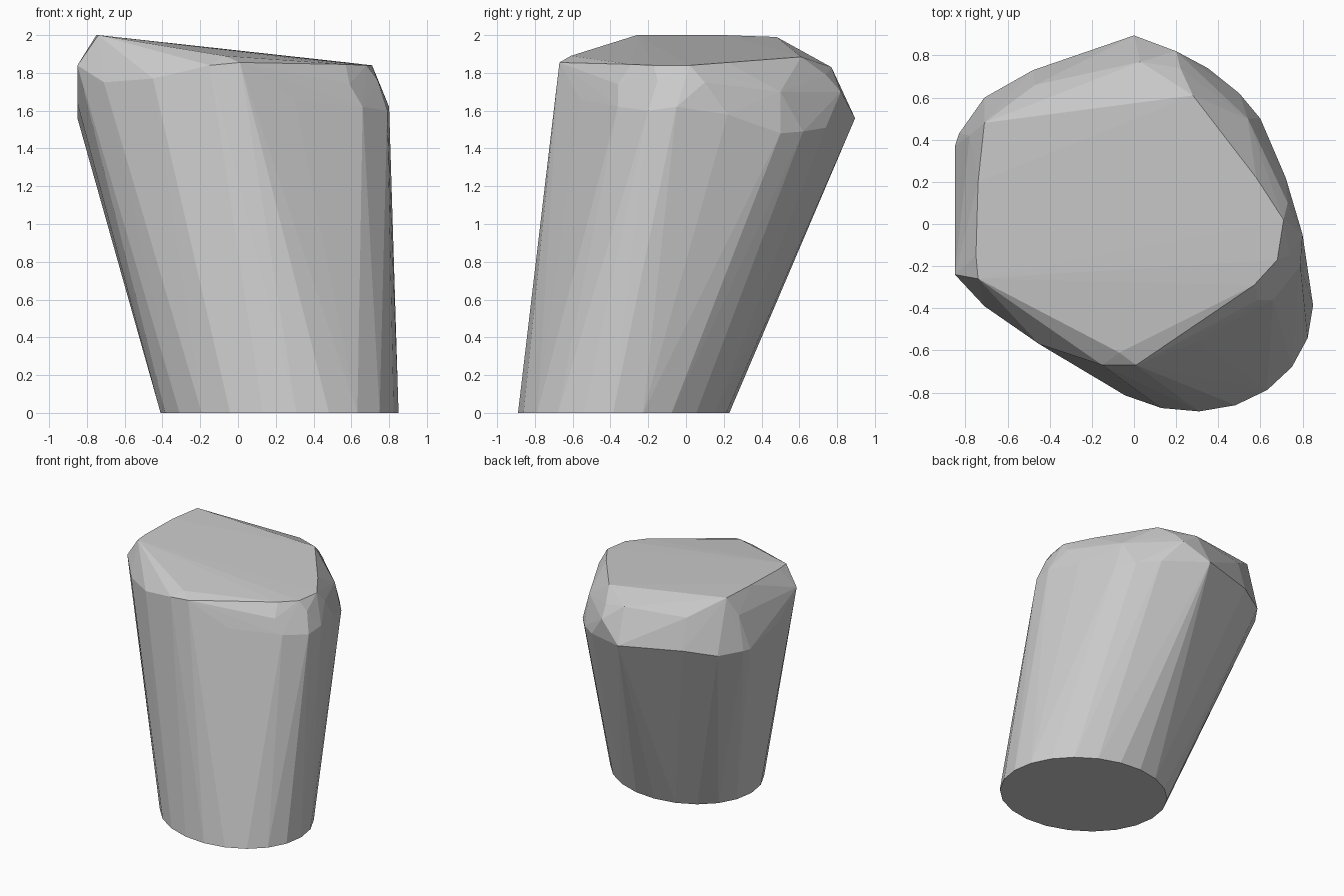
import bpy, bmesh
from math import sin, cos, pi

# Tilted flat top outline
top = [(-0.74, -0.26, 2.0), (-0.75, -0.15, 2.0), (-0.74, 0.2, 2.0), (-0.71, 0.48, 1.99),
       (0.28, 0.61, 1.885), (0.58, 0.22, 1.855), (0.71, 0.02, 1.84), (0.68, -0.17, 1.84),
       (0.57, -0.29, 1.845), (0.01, -0.67, 1.855), (-0.07, -0.61, 1.89)]

# Chamfer points between top and shoulder
chamfer = [(0.03, 0.77, 1.83), (0.22, 0.74, 1.79), (0.2, 0.82, 1.7), (0.54, 0.5, 1.7),
           (-0.47, 0.66, 1.83), (-0.78, 0.42, 1.84), (0.73, 0.1, 1.75), (0.74, -0.15, 1.76),
           (0.59, -0.36, 1.74), (-0.15, -0.67, 1.84)]

# Uneven shoulder, the widest part
shoulder = [(0.8, -0.05, 1.62), (0.79, -0.2, 1.6), (0.72, 0.22, 1.58), (0.6, 0.5, 1.48),
            (0.5, 0.62, 1.49), (0.35, 0.74, 1.51), (0.0, 0.895, 1.56), (-0.48, 0.73, 1.58),
            (-0.71, 0.6, 1.55), (-0.83, 0.43, 1.56), (-0.85, 0.37, 1.56), (-0.85, 0.0, 1.64),
            (-0.85, -0.24, 1.84), (-0.71, -0.39, 1.75), (-0.45, -0.57, 1.77),
            (0.3, -0.56, 1.66), (0.66, -0.36, 1.62)]

# Oval base
n = 22
base = []
for i in range(n):
    t = 2 * pi * i / n
    base.append((0.22 + 0.63 * cos(t), -0.33 + 0.56 * sin(t - 0.1), 0.0))

# Faceted leaning block, wrapped around the outlines
bm = bmesh.new()
for p in top + chamfer + shoulder + base:
    bm.verts.new(p)
hull = bmesh.ops.convex_hull(bm, input=bm.verts[:])
inner = {v for v in hull["geom_interior"] + hull["geom_unused"]
         if isinstance(v, bmesh.types.BMVert)}
bmesh.ops.delete(bm, geom=list(inner), context='VERTS')
bmesh.ops.dissolve_limit(bm, angle_limit=0.01, verts=bm.verts[:], edges=bm.edges[:])
bmesh.ops.recalc_face_normals(bm, faces=bm.faces[:])
mesh = bpy.data.meshes.new("leaning_block")
bm.to_mesh(mesh)
bm.free()
block = bpy.data.objects.new("leaning_block", mesh)
bpy.context.collection.objects.link(block)
